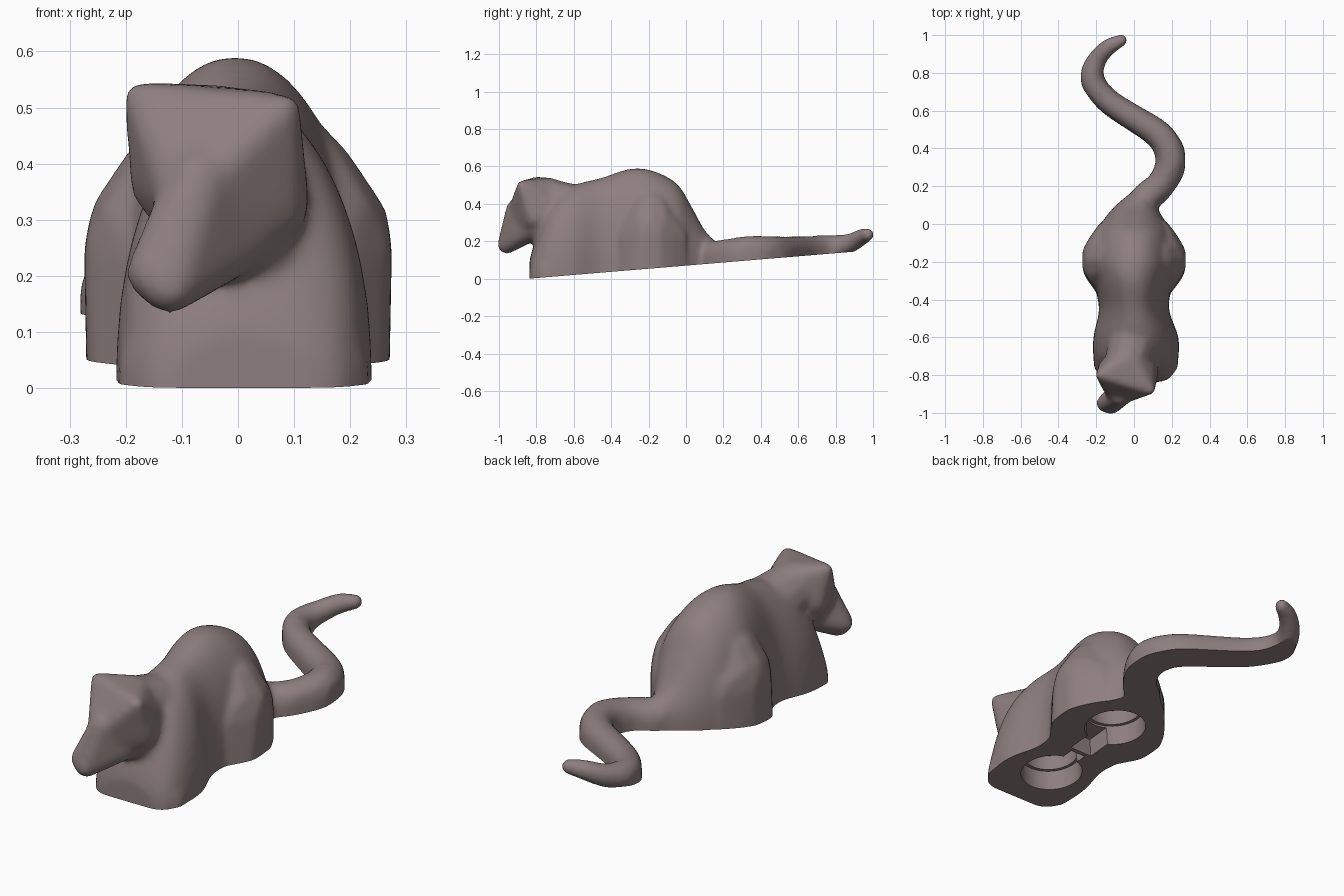
import bpy, bmesh, math
from mathutils import Vector, Matrix

if "Cube" in bpy.data.objects:
    bpy.data.objects.remove(bpy.data.objects["Cube"])

SLOPE = 0.083                       # the flat underside rises towards the tail
def base_z(y): return 0.07 + SLOPE * y

def spline(rows, steps):
    """Catmull-Rom interpolation through rows of numbers."""
    rows = [Vector(r) for r in rows]
    out = []
    for i in range(len(rows) - 1):
        a, b, c, d = rows[max(i - 1, 0)], rows[i], rows[i + 1], rows[min(i + 2, len(rows) - 1)]
        for k in range(steps):
            t = k / steps
            out.append(0.5 * (2 * b + (c - a) * t + (2 * a - 5 * b + 4 * c - d) * t * t
                              + (3 * b - a - 3 * c + d) * t ** 3))
    return out + [rows[-1]]

bm = bmesh.new()
def hull(balls):
    """Add the convex hull of several balls (x, y, z, radius)."""
    tmp = bmesh.new()
    for x, y, z, r in balls:
        bmesh.ops.create_icosphere(tmp, subdivisions=2, radius=r,
                                   matrix=Matrix.Translation((x, y, z)))
    pts = [v.co.copy() for v in tmp.verts]
    tmp.free()
    tmp = bmesh.new()
    for p in pts:
        tmp.verts.new(p)
    res = bmesh.ops.convex_hull(tmp, input=tmp.verts[:])
    junk = {g for g in res["geom_interior"] + res["geom_unused"] if isinstance(g, bmesh.types.BMVert)}
    bmesh.ops.delete(tmp, geom=list(junk), context='VERTS')
    bmesh.ops.recalc_face_normals(tmp, faces=tmp.faces[:])
    me = bpy.data.meshes.new("hull")
    tmp.to_mesh(me)
    tmp.free()
    bm.from_mesh(me)
    bpy.data.meshes.remove(me)

# Torso: bell-shaped sections along y (y, centre x, half width, top)
sections = [(-.836, .01, .13, .10), (-.81, .01, .185, .19), (-.72, .01, .222, .42),
            (-.60, .01, .225, .50), (-.45, 0, .185, .54), (-.30, -.005, .21, .588),
            (-.18, -.005, .235, .578), (-.05, 0, .205, .51), (.03, 0, .155, .385),
            (.10, .01, .105, .26), (.17, .04, .05, .19)]
rings, N, P = [], 24, 2 / 2.15
for y, cx, w, top in spline(sections, 4):
    z0 = base_z(y)
    ring = [bm.verts.new((cx - w, y, z0 - .1)), bm.verts.new((cx + w, y, z0 - .1))]
    for i in range(N + 1):
        a = math.pi * i / N
        c, s = math.cos(a), max(math.sin(a), 0)
        ring.append(bm.verts.new((cx + w * math.copysign(abs(c) ** P, c), y,
                                  z0 + (top - z0) * s ** P)))
    rings.append(ring)
faces = [bm.faces.new(rings[0]), bm.faces.new(rings[-1])]
for a, b in zip(rings, rings[1:]):
    for i in range(len(a)):
        j = (i + 1) % len(a)
        faces.append(bm.faces.new((a[i], a[j], b[j], b[i])))
bmesh.ops.recalc_face_normals(bm, faces=faces)

# Haunches and front paws
for s in (-1, 1):
    hull([(s * .122, -.19, .25, .16), (s * .105, -.11, .22, .135), (s * .115, -.24, .23, .14),
          (s * .122, -.19, 0, .155), (s * .105, -.11, 0, .135), (s * .125, -.24, 0, .14),
          (s * .09, -.19, .36, .125)])
    hull([(s * .14 + .01, -.735, .04, .085), (s * .14 + .01, -.735, -.1, .085),
          (s * .14 + .01, -.64, .17, .08), (s * .155 + .01, -.64, -.1, .08)])

# Head turned to one side: skull with two ears, then muzzle and neck
hull([(-.18, -.80, .522, .025), (.087, -.88, .50, .025), (.055, -.80, .33, .075),
      (-.125, -.77, .37, .07), (-.05, -.85, .27, .07), (-.09, -.915, .33, .05),
      (-.03, -.72, .455, .085), (.02, -.72, .36, .1)])
hull([(-.122, -.96, .18, .05), (-.152, -.95, .205, .05), (-.07, -.905, .37, .06),
      (-.03, -.85, .25, .065), (.03, -.80, .28, .06)])
hull([(-.04, -.75, .42, .12), (.01, -.56, .36, .14), (0, -.74, .28, .12)])

# Tail: rounded top, straight walls down to the base (x, y, z, radius, drop)
tail = [(.0, .05, .14, .08, .25), (.055, .13, .125, .08, .25), (.145, .21, .135, .077, .25),
        (.195, .32, .15, .08, .25), (.173, .42, .153, .078, .25), (.11, .49, .156, .073, .25),
        (0, .56, .16, .069, .25), (-.13, .645, .165, .065, .25), (-.205, .73, .17, .064, .15),
        (-.222, .80, .174, .062, 0), (-.19, .88, .192, .052, 0), (-.13, .94, .224, .045, 0),
        (-.065, .973, .237, .034, 0)]
path = spline(tail, 3)
for a, b in zip(path, path[1:]):
    hull([(p[0], p[1], p[2] - d, p[3]) for p in (a, b) for d in (0, max(p[4], .003))])

mesh = bpy.data.meshes.new("animal_body")
bm.to_mesh(mesh)
bm.free()
body = bpy.data.objects.new("animal_body", mesh)
bpy.context.collection.objects.link(body)

# Fuse all parts into one smooth skin
rm = body.modifiers.new("fuse", 'REMESH')
rm.mode, rm.voxel_size = 'VOXEL', 0.011
sm = body.modifiers.new("soften", 'SMOOTH')
sm.factor, sm.iterations = 0.5, 20

# Cutters: ground plane, two stepped round pockets and the notches between them
cutters = []
tilt = Matrix.Translation((0, 0, .07)) @ Matrix.Rotation(math.atan(SLOPE), 4, 'X')
def cutter(name, loc, size, round_=False):
    cb = bmesh.new()
    if round_:
        bmesh.ops.create_cone(cb, cap_ends=True, segments=48, radius1=.5, radius2=.5, depth=1)
    else:
        bmesh.ops.create_cube(cb, size=1)
    cb.transform(tilt @ Matrix.Translation(loc) @ Matrix.Diagonal((*size, 1)))
    cm = bpy.data.meshes.new(name)
    cb.to_mesh(cm)
    cb.free()
    ob = bpy.data.objects.new(name, cm)
    bpy.context.collection.objects.link(ob)
    ob.hide_render = True
    cutters.append(ob)
    mod = body.modifiers.new(name, 'BOOLEAN')
    mod.operation, mod.solver, mod.object = 'DIFFERENCE', 'EXACT', ob

cutter("ground_cut", (0, 0, -.5), (4, 4, 1))
for y in (-.59, -.135):
    cutter("pocket_cut", (0, y, 0), (.28, .28, .2), True)
    cutter("pocket_step_cut", (0, y, .05), (.25, .25, .25), True)
cutter("front_notch_cut", (0, -.44, 0), (.08, .08, .16))
cutter("rear_notch_cut", (0, -.31, 0), (.12, .14, .18))

# Bake the modifiers and shade
dg = bpy.context.evaluated_depsgraph_get()
baked = bpy.data.meshes.new_from_object(body.evaluated_get(dg))
body.modifiers.clear()
body.data = baked
for ob in cutters:
    bpy.data.objects.remove(ob)
mat = bpy.data.materials.new("warm_grey")
mat.diffuse_color = (.27, .21, .21, 1)
mat.use_nodes = True
mat.node_tree.nodes["Principled BSDF"].inputs["Base Color"].default_value = mat.diffuse_color
body.data.materials.clear()
body.data.materials.append(mat)
bpy.context.view_layer.objects.active = body
body.select_set(True)
bpy.ops.object.shade_smooth_by_angle(angle=math.radians(40))
